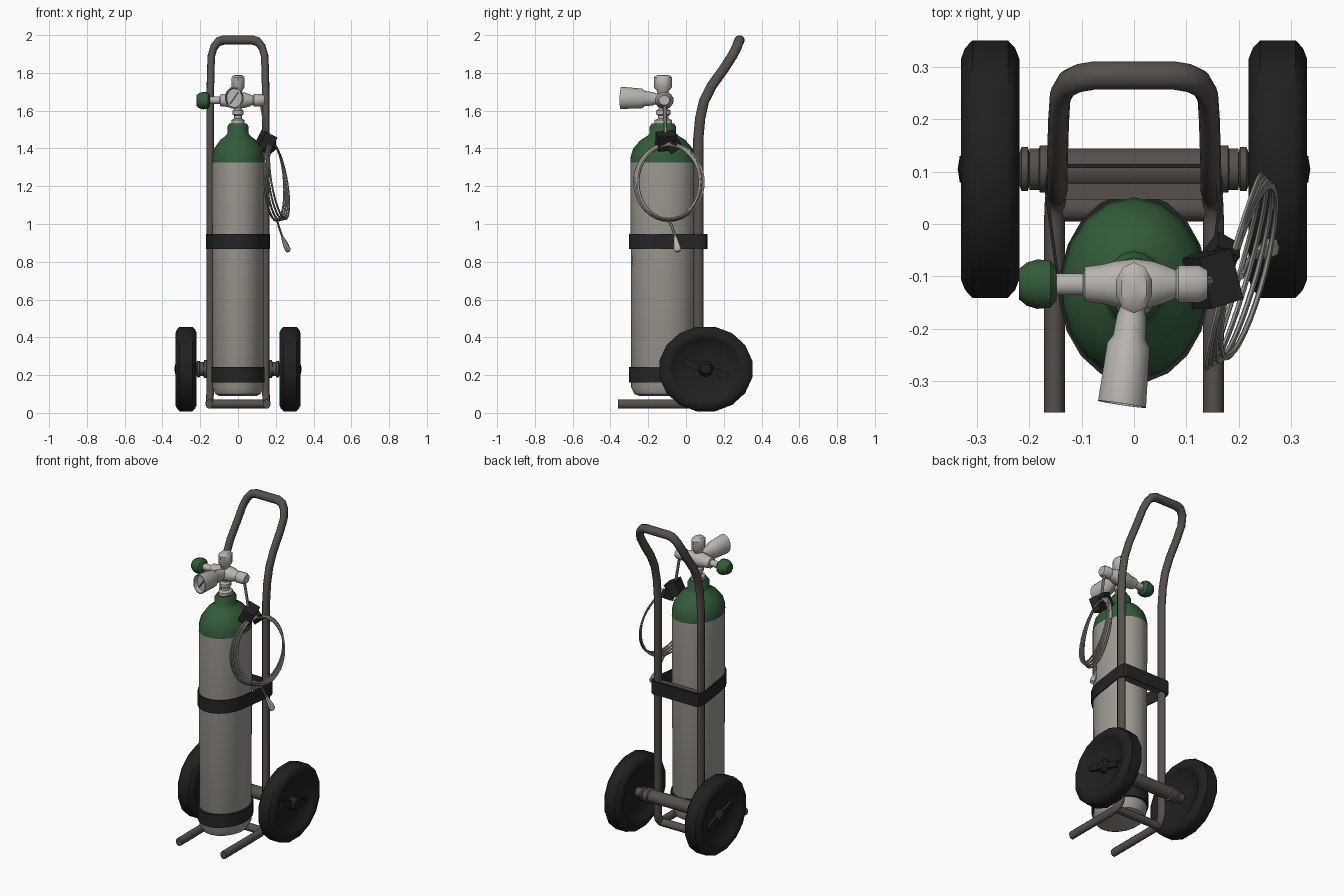
import bpy, bmesh, math
from mathutils import Vector, Euler, geometry

if "Cube" in bpy.data.objects:
    bpy.data.objects.remove(bpy.data.objects["Cube"])

S = Vector((0.8, 1.08, 1.0))  # cross-sections are slimmer across x, deeper along y


def mat(name, rgb):
    m = bpy.data.materials.new(name)
    m.diffuse_color = (*rgb, 1)
    m.use_nodes = True
    m.node_tree.nodes["Principled BSDF"].inputs["Base Color"].default_value = m.diffuse_color
    return m


FRAME = mat("frame_brown_grey", (0.092, 0.080, 0.071))
STEEL = mat("tank_grey", (0.34, 0.32, 0.285))
VALVE = mat("valve_grey", (0.48, 0.46, 0.43))
GREEN = mat("tank_green", (0.033, 0.105, 0.042))
BLACK = mat("strap_black", (0.018, 0.018, 0.018))
RUBBER = mat("tyre_black", (0.014, 0.014, 0.014))
CABLE = mat("cable_grey", (0.30, 0.29, 0.26))


def finish(name, bm, m, angle=40):
    bmesh.ops.remove_doubles(bm, verts=bm.verts, dist=1e-5)
    bmesh.ops.recalc_face_normals(bm, faces=bm.faces)
    me = bpy.data.meshes.new(name)
    bm.to_mesh(me)
    bm.free()
    return link(name, me, m, angle)


def link(name, me, m, angle=40):
    ob = bpy.data.objects.new(name, me)
    me.materials.clear()
    me.materials.append(m)
    bpy.context.collection.objects.link(ob)
    bpy.ops.object.select_all(action='DESELECT')
    ob.select_set(True)
    bpy.context.view_layer.objects.active = ob
    bpy.ops.object.shade_smooth_by_angle(angle=math.radians(angle))
    return ob


def lathe(name, profile, loc, m, axis=(0, 0, 1), segs=12, scale=S, angle=40):
    """Spin (radius, height) points round an axis."""
    bm = bmesh.new()
    axis = Vector(axis).normalized()
    q = axis.to_track_quat('Z', 'Y')
    rings = []
    for r, h in profile:
        ring = []
        for i in range(segs):
            a = 2 * math.pi * (i + 0.5) / segs
            v = q @ Vector((r * math.cos(a), r * math.sin(a), 0))
            v = Vector(p * s for p, s in zip(v, scale))
            ring.append(bm.verts.new(Vector(loc) + v + axis * h))
        rings.append(ring)
    for a, b in zip(rings, rings[1:]):
        for i in range(segs):
            j = (i + 1) % segs
            bm.faces.new((a[i], a[j], b[j], b[i]))
    return finish(name, bm, m, angle)


def tube(name, points, radius, m, sides=4, closed=False):
    """Sweep a round section along a path, squashed by S."""
    cu = bpy.data.curves.new(name, 'CURVE')
    cu.dimensions = '3D'
    cu.bevel_depth = radius
    cu.bevel_resolution = sides
    cu.use_fill_caps = True
    sp = cu.splines.new('POLY')
    sp.points.add(len(points) - 1)
    sp.use_cyclic_u = closed
    for p, c in zip(sp.points, points):
        p.co = (c[0] / S.x, c[1] / S.y, c[2] / S.z, 1)
    tmp = bpy.data.objects.new(name + "_path", cu)
    me = bpy.data.meshes.new_from_object(tmp)
    bpy.data.objects.remove(tmp)
    for v in me.vertices:
        v.co = Vector(a * b for a, b in zip(v.co, S))
    return link(name, me, m, 50)


def band(name, outline, z0, z1, m, inset=0.95):
    """Closed strap with an inner and outer wall."""
    bm = bmesh.new()
    cx = sum(p[0] for p in outline) / len(outline)
    cy = sum(p[1] for p in outline) / len(outline)
    rings = []
    for k, z in ((1, z0), (1, z1), (inset, z1), (inset, z0)):
        rings.append([bm.verts.new((cx + (x - cx) * k, cy + (y - cy) * k, z))
                      for x, y in outline])
    n = len(outline)
    for k in range(4):
        a, b = rings[k], rings[(k + 1) % 4]
        for i in range(n):
            j = (i + 1) % n
            bm.faces.new((a[i], a[j], b[j], b[i]))
    return finish(name, bm, m, 30)


def box(name, loc, size, rot, m):
    bm = bmesh.new()
    bmesh.ops.create_cube(bm, size=1)
    e = Euler(rot)
    for v in bm.verts:
        c = Vector(a * b for a, b in zip(v.co, size))
        c.rotate(e)
        v.co = c + Vector(loc)
    return finish(name, bm, m, 20)


def ellipse(cx, cy, rx, ry, n=20):
    return [(cx + rx * math.cos(2 * math.pi * (i + .5) / n),
             cy + ry * math.sin(2 * math.pi * (i + .5) / n)) for i in range(n)]


# Gas tank: body, painted shoulder and neck
TY = -0.122
TANK = (0.81, 1.0, 1.0)
lathe("tank_body", [(0, .09), (.125, .09), (.15, .10), (.168, .135), (.172, 1.328)],
      (0, TY, 0), STEEL, segs=18, scale=TANK)
lathe("tank_shoulder", [(.173, 1.326), (.17, 1.36), (.157, 1.40), (.118, 1.445), (.08, 1.468),
                        (.07, 1.48), (.07, 1.515), (.058, 1.533), (0, 1.533)],
      (0, TY, 0), GREEN, segs=18, scale=TANK)

# Frame: feet, uprights and handle bent from one tube
half = [(.152, -.36, .047), (.152, .0, .047), (.151, .035, .055), (.149, .058, .08),
        (.147, .065, .12), (.147, .065, 1.45), (.147, .075, 1.56), (.147, .095, 1.65),
        (.146, .135, 1.73), (.144, .20, 1.82), (.141, .245, 1.89), (.128, .268, 1.935),
        (.105, .279, 1.965), (.075, .284, 1.974)]
tube("frame_tube", half + [(-x, y, z) for x, y, z in reversed(half)], .025, FRAME)
tube("bottom_crossbar", [(-.15, .03, .047), (.15, .03, .047)], .023, FRAME)
box("upper_crossbar", (0, .062, .91), (.28, .03, .05), (0, 0, 0), FRAME)

# Axle and wheels
WY, WZ = .105, .232
lathe("axle", [(0, -.2), (.038, -.2), (.038, .2), (0, .2)], (0, WY, WZ), FRAME, axis=(1, 0, 0))
side = [(.0, .02), (.07, .018), (.14, .028), (.162, .045), (.178, .056), (.195, .056),
        (.214, .048), (.228, .034)]
for s, tag in ((-1, "left"), (1, "right")):
    ax = (s, 0, 0)
    wheel = (s * .275, WY, WZ)
    lathe(tag + "_wheel", side + [(r, -h) for r, h in reversed(side)], wheel, RUBBER,
          axis=ax, segs=16, scale=(1, 1.1, 1), angle=45)
    lathe(tag + "_axle_collar", [(.035, .155), (.047, .165), (.047, .18), (.034, .183), (.034, .2),
                                 (.044, .203), (.044, .215), (.03, .22), (.03, .26)],
          (0, WY, WZ), FRAME, axis=ax, segs=10, scale=(1, 1, 1))
    lathe(tag + "_hub_cap", [(.042, .015), (.036, .045), (.026, .058), (0, .062)],
          wheel, RUBBER, axis=ax, segs=10, scale=(1, 1, 1))
    for d in (-1, 1):
        box(tag + "_hub_wing", (s * .302, WY + d * .07, WZ - d * .022), (.025, .10, .036),
            (-.32, 0, 0), RUBBER)

# Straps: upper one wraps the tank and both uprights, lower one the tank only
pts = ellipse(0, TY, .144, .183)
for s in (-1, 1):
    pts += ellipse(s * .147, .07, .024, .045, 10)
pts = [Vector(p) for p in pts]
hull = [pts[i] for i in geometry.convex_hull_2d(pts)]
band("upper_strap", hull, .868, .948, BLACK, .96)
band("lower_strap", ellipse(0, TY, .142, .182), .162, .242, BLACK, .93)

# Valve: stem, cap, cross body, knob and gauge
VZ = 1.655
VY = -.115
lathe("valve_stem", [(0, 1.53), (.045, 1.53), (.045, 1.55), (.027, 1.558), (.027, 1.575),
                     (.036, 1.58), (.036, 1.60), (.024, 1.61), (.024, 1.72)],
      (0, -.12, 0), VALVE)
lathe("valve_cap", [(.025, 1.69), (.03, 1.705), (.045, 1.725), (.045, 1.775), (.032, 1.787), (0, 1.789)],
      (0, -.122, 0), VALVE, segs=10)
lathe("valve_body", [(0, -.16), (.02, -.16), (.02, -.097), (.032, -.094), (.036, -.06), (.042, -.035),
                     (.046, 0), (.042, .035), (.034, .06), (.026, .08), (.034, .085),
                     (.034, .125), (.026, .14), (0, .14)],
      (0, VY, VZ), VALVE, axis=(1, 0, 0))
lathe("valve_knob", [(0, -.22), (.028, -.22), (.04, -.205), (.046, -.185), (.044, -.16), (.03, -.148), (0, -.148)],
      (0, VY, VZ - .002), GREEN, axis=(1, 0, 0), segs=10)
GD = (-.11, -1, .03)
lathe("gauge_horn", [(.03, .0), (.03, .045), (.036, .06), (.04, .10), (.052, .115), (.059, .228),
                     (.053, .228), (.05, .20), (0, .20)],
      (.002, -.118, 1.661), VALVE, axis=GD, segs=14)
box("gauge_needle", (-.02, -.3205, 1.667), (.008, .004, .075), (0, .6, 0), FRAME)

# Hanging cable: lead, clip, coil and plug
tube("cable_lead", [(.118, -.112, 1.65), (.128, -.112, 1.60), (.15, -.108, 1.46)], .009, CABLE, 1)
box("cable_clip", (.148, -.105, 1.44), (.07, .10, .085), (.12, .45, .3), BLACK)
box("cable_clip_tab", (.165, -.06, 1.41), (.05, .06, .05), (.5, .3, -.5), BLACK)
for k in range(4):
    ring = []
    for i in range(32):
        a = 2 * math.pi * i / 32
        r = 1 - .035 * k
        ring.append((.205 + .052 * r * math.cos(a + .15 * k) - .012 * math.sin(a) + .009 * (k - 1.5),
                     -.09 + .183 * r * math.cos(a), 1.222 + (.205 * r + .004 * k) * math.sin(a)))
    tube("cable_coil", ring, .0065, CABLE, 1, True)
tube("cable_tail", [(.205, -.10, 1.03), (.215, -.075, .99), (.235, -.056, .93)], .007, CABLE, 1)
lathe("cable_plug", [(0, 0), (.009, 0), (.018, .05), (.018, .075), (.012, .084), (0, .084)],
      (.235, -.057, .93), VALVE, axis=(.035, .015, -.08), segs=8)
